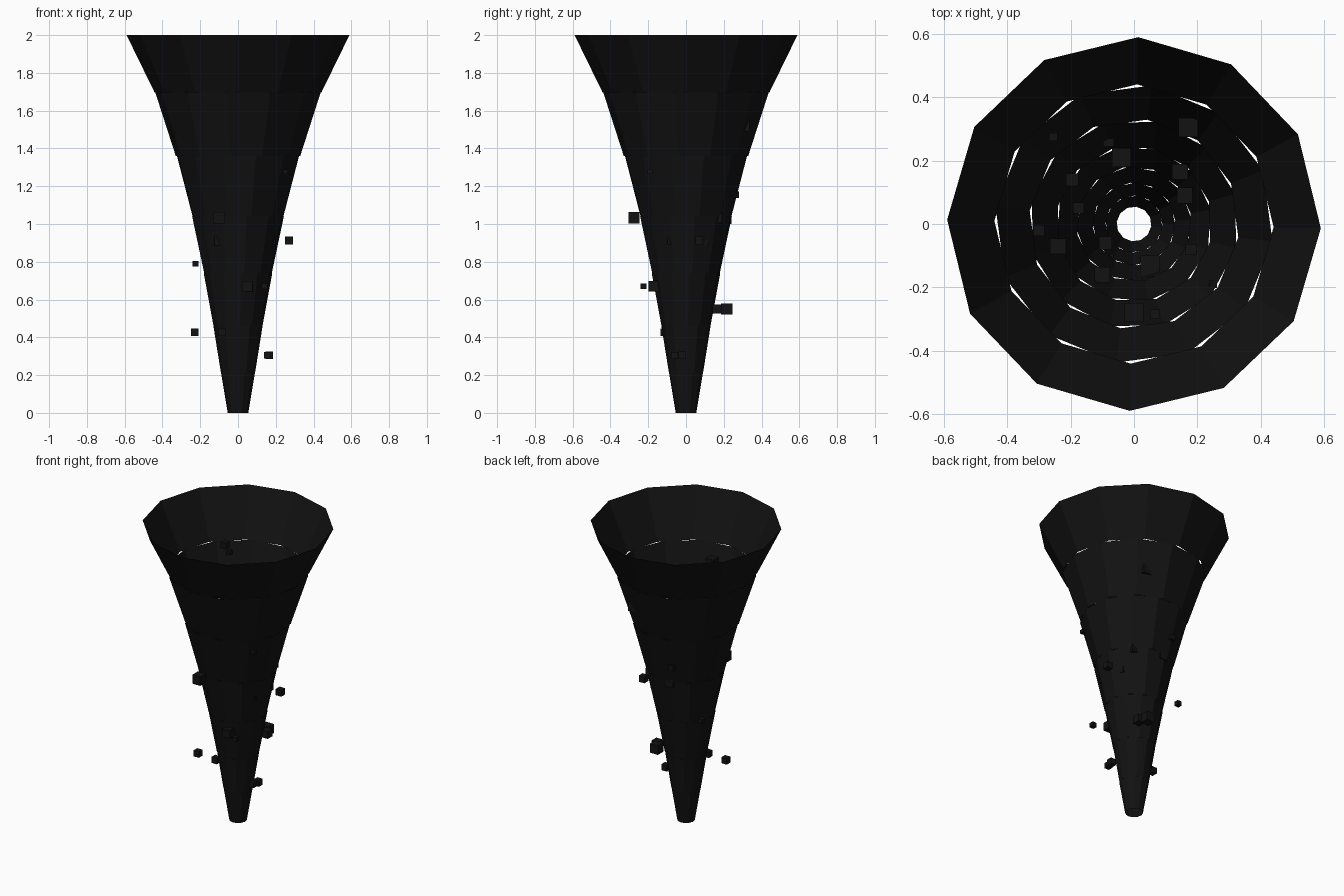
import bpy, bmesh, math

mat = bpy.data.materials.new("charcoal")
mat.diffuse_color = (0.006, 0.006, 0.006, 1)

# Funnel profile: (radius, height), bottom to top
PROFILE = [(0.055, 0), (0.09, 0.21), (0.131, 0.465), (0.182, 0.74),
           (0.247, 1.04), (0.332, 1.36), (0.441, 1.695), (0.59, 2.0)]
SIDES = 12


def finish(name, bm):
    mesh = bpy.data.meshes.new(name)
    bm.to_mesh(mesh)
    bm.free()
    mesh.materials.append(mat)
    ob = bpy.data.objects.new(name, mesh)
    bpy.context.collection.objects.link(ob)
    return ob


def funnel_ring(index, low, high, turn):
    bm = bmesh.new()
    loops = []
    for r, z in (low, high):
        loops.append([bm.verts.new((r * math.cos(turn + math.tau * i / SIDES),
                                    r * math.sin(turn + math.tau * i / SIDES), z))
                      for i in range(SIDES)])
    a, b = loops
    for i in range(SIDES):
        j = (i + 1) % SIDES
        bm.faces.new((a[i], a[j], b[j], b[i]))
    finish(f"funnel_ring_{index}", bm)


def debris(index, x, y, z, size):
    bm = bmesh.new()
    bmesh.ops.create_cube(bm, size=size)
    finish(f"debris_{index}", bm).location = (x, y, z)


# Open funnel rings, each turned a little against the one below
for k in range(7):
    funnel_ring(k, PROFILE[k], PROFILE[k + 1], math.radians(-1.3 - 6 * (6 - k)))

# Debris outside the funnel
CUBES = [
    (0.165, -0.02, 0.305, 0.04), (0.155, -0.06, 0.305, 0.035),
    (-0.23, -0.10, 0.427, 0.04), (-0.085, -0.115, 0.427, 0.04),
    (0.07, 0.215, 0.55, 0.06), (0.10, 0.165, 0.55, 0.05),
    (0.05, -0.17, 0.67, 0.055), (0.14, -0.225, 0.67, 0.03),
    (-0.225, 0.154, 0.79, 0.03), (0.27, 0.07, 0.912, 0.042),
    (-0.10, -0.275, 1.033, 0.06), (-0.08, 0.262, 1.155, 0.035),
    (0.25, -0.19, 1.277, 0.025),
    # Debris inside the funnel
    (0.17, 0.305, 1.52, 0.06), (-0.04, 0.21, 1.03, 0.06),
    (-0.255, 0.275, 1.64, 0.026), (0.145, 0.165, 1.03, 0.05),
    (0.16, 0.09, 0.91, 0.05), (-0.195, 0.14, 1.76, 0.04),
    (-0.175, 0.05, 0.91, 0.035), (-0.30, -0.02, 1.40, 0.035),
    (-0.24, -0.07, 1.16, 0.05), (-0.09, -0.06, 0.55, 0.04),
    (0.18, -0.08, 0.91, 0.035), (-0.10, -0.16, 0.91, 0.05),
    (0.05, -0.13, 0.67, 0.06), (0.0, -0.28, 1.64, 0.06),
    (0.065, -0.285, 1.40, 0.03),
]
for i, c in enumerate(CUBES):
    debris(i, *c)
